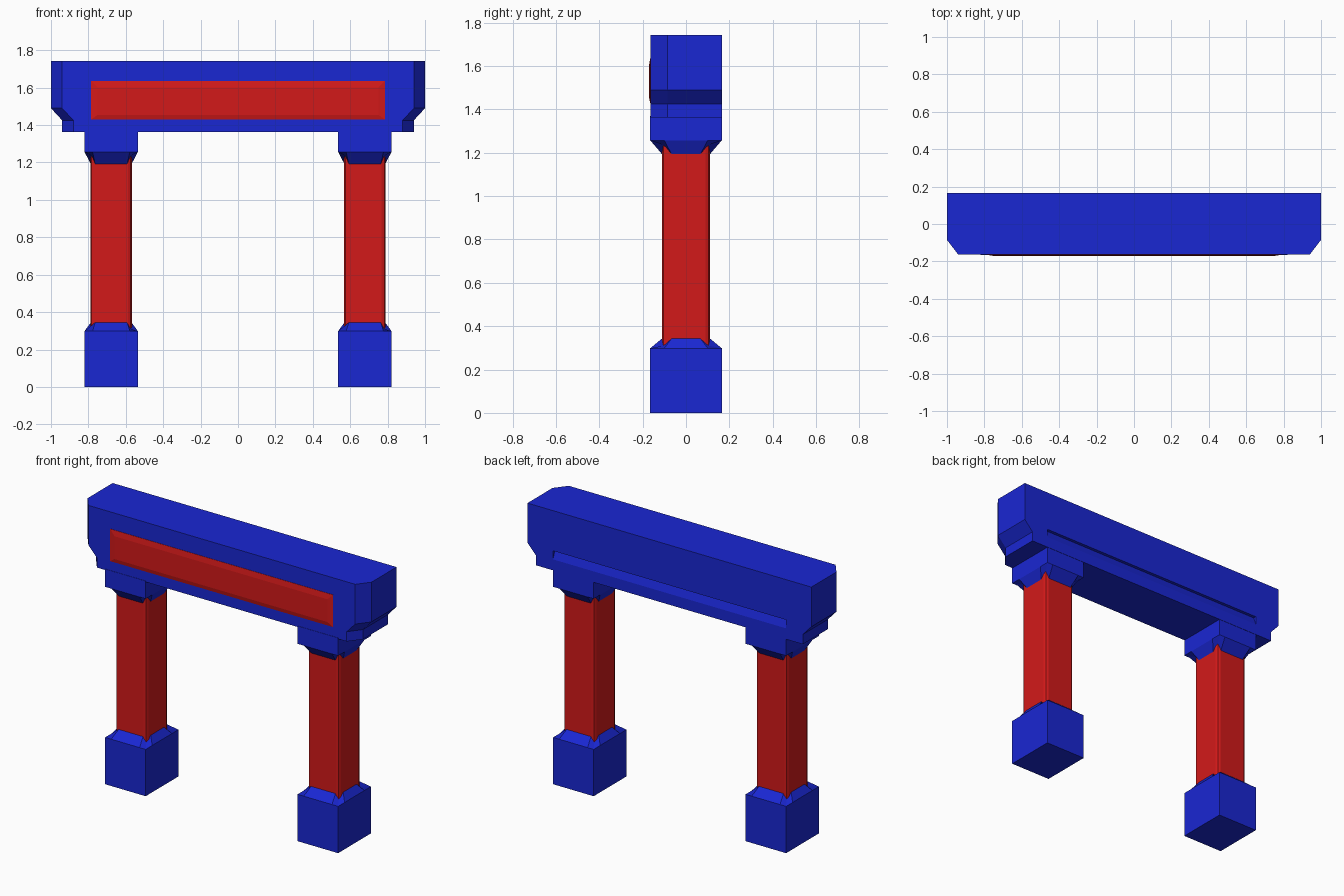
import bpy, bmesh

if "Cube" in bpy.data.objects:
    bpy.data.objects.remove(bpy.data.objects["Cube"])


def material(name, color):
    m = bpy.data.materials.new(name)
    m.diffuse_color = color
    m.use_nodes = True
    m.node_tree.nodes["Principled BSDF"].inputs["Base Color"].default_value = m.diffuse_color
    return m


BLUE = material("blue", (0.01, 0.02, 0.65, 1))
RED = material("red", (0.65, 0.01, 0.01, 1))


def loft(name, rings, mat):
    """Skin equal-length rings of points and cap both ends."""
    bm = bmesh.new()
    loops = [[bm.verts.new(p) for p in ring] for ring in rings]
    n = len(rings[0])
    for a, b in zip(loops, loops[1:]):
        for i in range(n):
            j = (i + 1) % n
            bm.faces.new((a[i], a[j], b[j], b[i]))
    bm.faces.new(loops[0])
    bm.faces.new(loops[-1])
    bmesh.ops.recalc_face_normals(bm, faces=bm.faces)
    me = bpy.data.meshes.new(name)
    bm.to_mesh(me)
    bm.free()
    ob = bpy.data.objects.new(name, me)
    bpy.context.collection.objects.link(ob)
    me.materials.append(mat)
    return ob


def corner_ring(cx, points):
    """Mirror three points of one corner into a closed 12-point ring."""
    ring = []
    for sx, sy in ((1, 1), (-1, 1), (-1, -1), (1, -1)):
        pts = points if sx * sy > 0 else points[::-1]
        ring += [(cx + sx * x, sy * y, z) for x, y, z in pts]
    return ring


def block(name, cx, z_end, z_edge, z_mid, z_corner):
    """Post block with a sloped collar that dips at the shaft corners."""
    hx, hy = 0.143, 0.165

    def square(z):
        return corner_ring(cx, [(hx, 0.1, z), (hx, hy, z), (0.1, hy, z)])
    collar = [(0.108, 0.065, z_mid), (0.104, 0.104, z_corner), (0.085, 0.108, z_mid)]
    return loft(name, [square(z_end), square(z_edge), corner_ring(cx, collar)], BLUE)


# Posts: base, chamfered shaft, capital
for side, cx in (("left", -0.678), ("right", 0.678)):
    block(side + "_base", cx, 0, 0.298, 0.345, 0.31)
    block(side + "_capital", cx, 1.37, 1.257, 1.19, 1.235)
    loft(side + "_shaft", [corner_ring(cx, [(0.11, 0.09, z), (0.104, 0.104, z), (0.09, 0.11, z)])
                           for z in (0.25, 1.3)], RED)

# Lintel beam with chamfered front corners and stepped ends
beam = loft("lintel", [[(-w, 0.167, z), (w, 0.167, z), (w, -0.085, z), (w - 0.06, -0.163, z),
                        (-w + 0.06, -0.163, z), (-w, -0.085, z)]
                       for w, z in ((0.94, 1.363), (0.94, 1.425), (1, 1.49), (1, 1.743))], BLUE)

# Long wedge groove on the back of the lintel
groove = loft("groove_cutter", [[(x, 0.147, 1.487), (x, 0.2, 1.487), (x, 0.2, 1.40), (x, 0.168, 1.43)]
                                for x in (-0.82, 0.82)], BLUE)
groove.hide_render = True
groove.hide_viewport = True
cut = beam.modifiers.new("groove", 'BOOLEAN')
cut.operation = 'DIFFERENCE'
cut.object = groove

# Red sign panel on the front
loft("front_panel", [[(-w, y, a), (w, y, a), (w, y, b), (-w, y, b)]
                     for w, y, a, b in ((0.785, -0.15, 1.43, 1.635), (0.785, -0.165, 1.43, 1.635),
                                        (0.75, -0.171, 1.455, 1.6))], RED)
